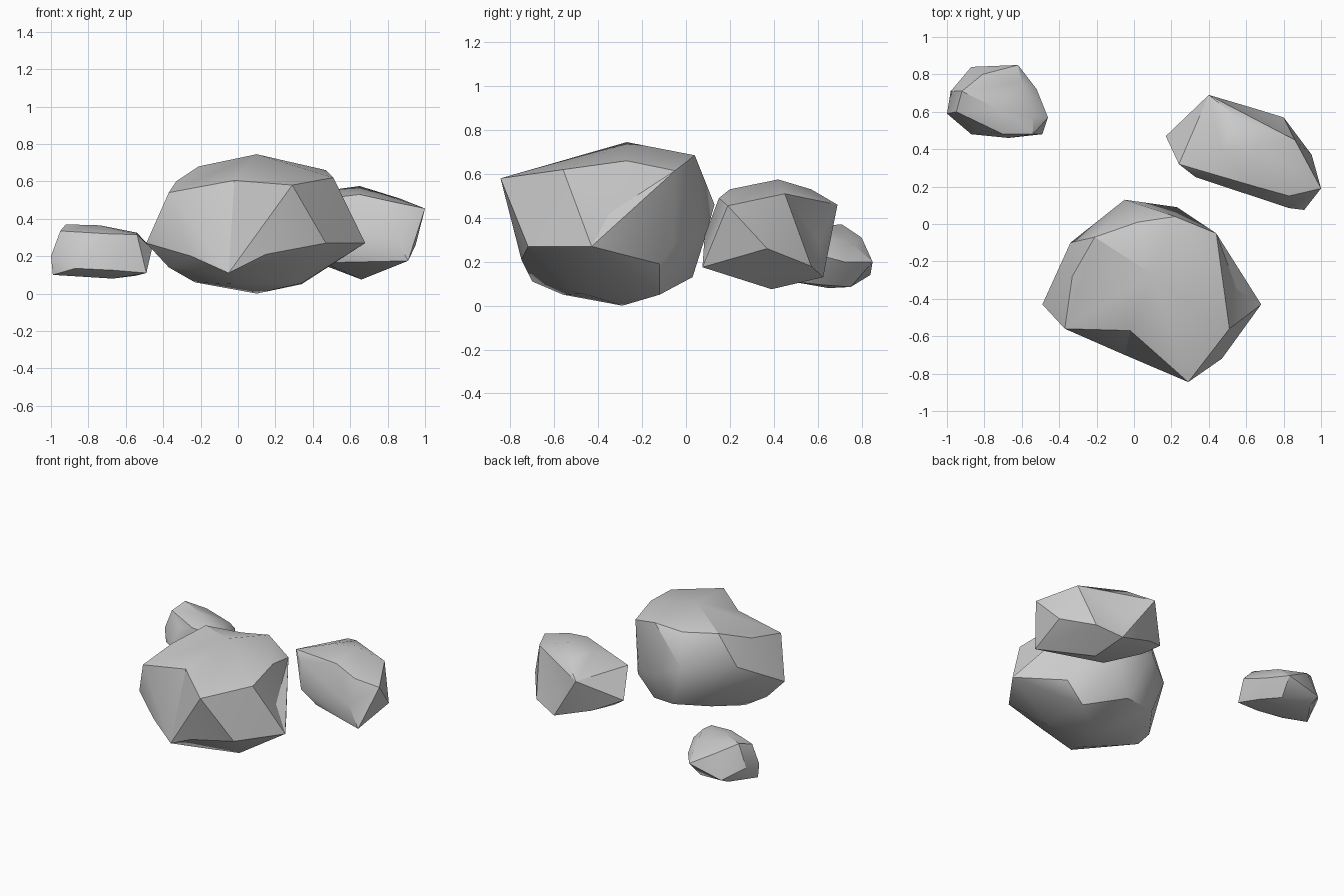
import bpy, bmesh
from mathutils import Vector
from mathutils.geometry import intersect_point_line


def edge_distance(e, p):
    a, b = e.verts[0].co, e.verts[1].co
    q, t = intersect_point_line(p, a, b)
    return (p - a.lerp(b, min(max(t, 0), 1))).length


def rock(name, corners, dents):
    """Faceted boulder: hull of its corners, then edges pulled in at the dents."""
    bm = bmesh.new()
    for c in corners:
        bm.verts.new(c)
    bmesh.ops.convex_hull(bm, input=bm.verts[:])
    bmesh.ops.delete(bm, geom=[v for v in bm.verts if not v.link_faces], context='VERTS')
    for d in dents:
        p = Vector(d)
        edge = min(bm.edges, key=lambda e: edge_distance(e, p))
        res = bmesh.ops.bisect_edges(bm, edges=[edge], cuts=1)
        v = next(g for g in res['geom_split'] if isinstance(g, bmesh.types.BMVert)
                 and len(g.link_edges) == 2)
        bmesh.ops.triangulate(bm, faces=bm.faces[:])
        v.co = p
    bmesh.ops.recalc_face_normals(bm, faces=bm.faces[:])
    me = bpy.data.meshes.new(name)
    bm.to_mesh(me)
    bm.free()
    ob = bpy.data.objects.new(name, me)
    bpy.context.collection.objects.link(ob)
    bpy.ops.object.select_all(action='DESELECT')
    ob.select_set(True)
    bpy.context.view_layer.objects.active = ob
    bpy.ops.object.shade_smooth_by_angle(angle=0.52)
    return ob


# Large boulder: crown, waist, underside
rock("large_rock", [
    (.10, -.27, .745), (.29, -.845, .58), (.51, -.56, .62), (.47, -.27, .66),
    (.44, -.05, .615), (.22, .04, .685), (-.21, -.07, .68),
    (-.33, -.28, .60), (-.37, -.56, .54),
    (-.49, -.43, .27), (.68, -.43, .27), (.47, -.72, .27), (-.05, .13, .46),
    (.23, .09, .32), (-.34, -.10, .46), (.42, -.06, .28),
    (.15, -.75, .21), (-.05, -.70, .11), (-.25, -.61, .20), (-.37, -.40, .14),
    (-.23, -.35, .06), (.10, -.29, 0), (.34, -.47, .055), (0, -.56, .05),
    (.34, -.12, .05), (.47, -.12, .19), (.08, .03, .13), (-.18, -.03, .16)],
    [(-.02, -.57, .605), (.55, -.35, .42), (.02, .01, .66)])

# Medium boulder
rock("medium_rock", [
    (.65, .42, .575), (.65, .20, .53), (.86, .45, .51), (1, .19, .455),
    (.83, .15, .49), (.83, .085, .32), (.91, .075, .175), (.95, .37, .26),
    (.80, .57, .18), (.40, .69, .46), (.55, .57, .53), (.47, .40, .55),
    (.17, .47, .30), (.24, .32, .48), (.33, .25, .44), (.33, .25, .24),
    (.46, .24, .165), (.66, .39, .075), (.62, .625, .13), (.35, .58, .22),
    (.28, .42, .22)],
    [(.57, .61, .29)])

# Small boulder
rock("small_rock", [
    (-.92, .71, .37), (-.95, .60, .335), (-.74, .62, .365), (-.54, .57, .325),
    (-.82, .50, .285), (-.70, .48, .32), (-.54, .48, .315), (-.81, .80, .31),
    (-.62, .85, .20), (-.87, .84, .14), (-.98, .71, .21), (-1, .59, .20),
    (-.99, .59, .10), (-.87, .48, .135), (-.67, .46, .125), (-.49, .48, .11),
    (-.46, .57, .24), (-.52, .72, .20), (-.64, .75, .085), (-.67, .65, .08),
    (-.87, .76, .10), (-.55, .62, .095), (-.60, .76, .28)], [])
